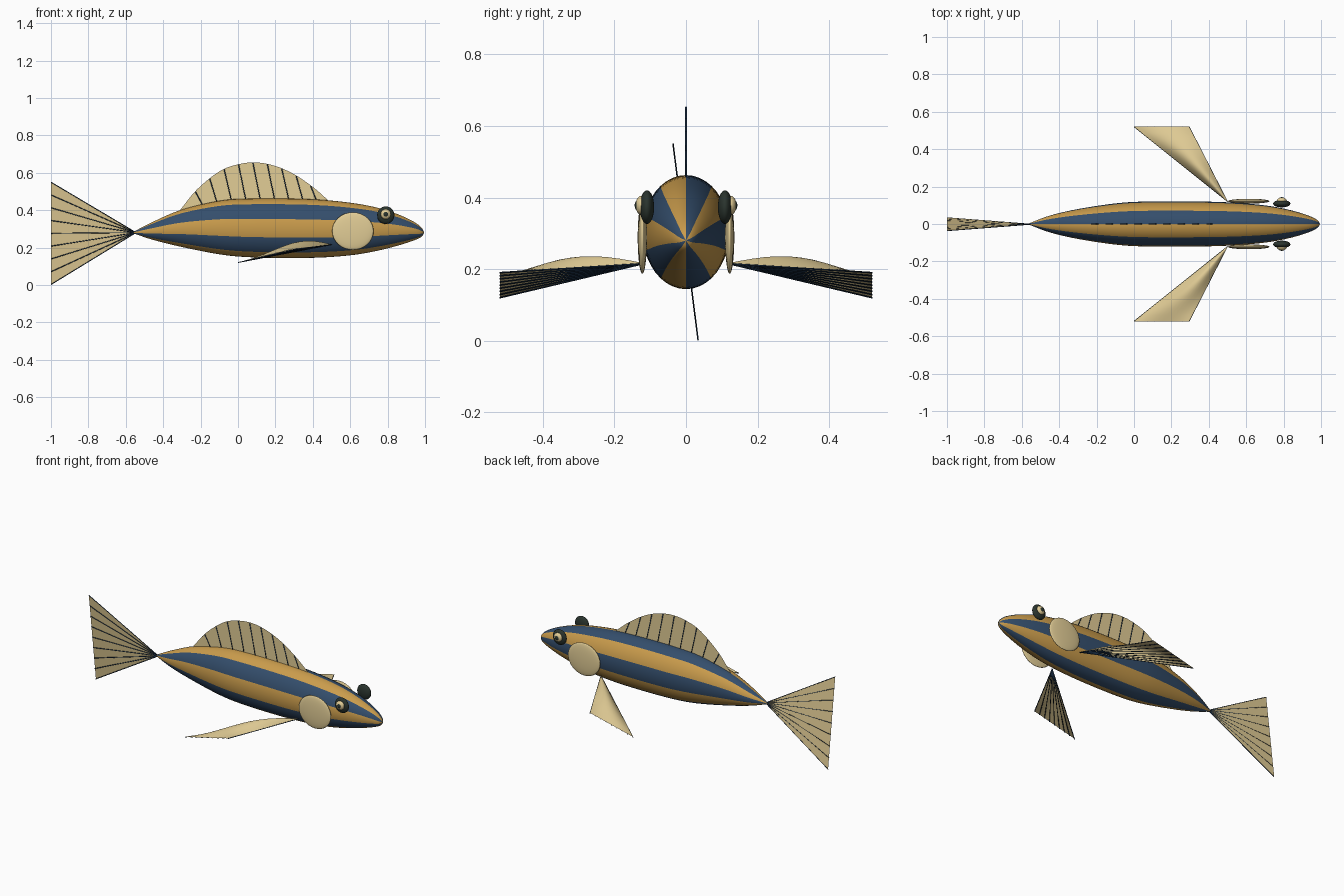
import bpy, bmesh, math
from mathutils import Vector, Matrix

if "Cube" in bpy.data.objects:
    bpy.data.objects.remove(bpy.data.objects["Cube"])


def material(name, r, g, b):
    m = bpy.data.materials.new(name)
    lin = [((c / 255 + 0.055) / 1.055) ** 2.4 for c in (r, g, b)]
    m.diffuse_color = (*lin, 1)
    m.use_nodes = True
    m.node_tree.nodes["Principled BSDF"].inputs["Base Color"].default_value = m.diffuse_color
    return m


GOLD = material("gold", 202, 156, 76)
BLUE = material("slate blue", 52, 78, 108)
TAN = material("fin tan", 226, 205, 150)
NAVY = material("ray navy", 24, 44, 66)
DARK = material("eye dark", 42, 52, 46)


def make(name, bm, mats, smooth=True):
    me = bpy.data.meshes.new(name)
    bmesh.ops.recalc_face_normals(bm, faces=bm.faces)
    for f in bm.faces:
        f.smooth = smooth
    bm.to_mesh(me)
    bm.free()
    for m in mats:
        me.materials.append(m)
    ob = bpy.data.objects.new(name, me)
    bpy.context.collection.objects.link(ob)
    return ob


def ellipsoid(name, centre, radii, mat):
    bm = bmesh.new()
    mtx = Matrix.Translation(centre) @ Matrix.Diagonal((*radii, 1)) @ Matrix.Rotation(math.pi / 2, 4, 'X')
    bmesh.ops.create_uvsphere(bm, u_segments=32, v_segments=16, radius=1, matrix=mtx)
    return make(name, bm, [mat])


def rays(name, pairs, radius):
    """Thin rods between pairs of points, joined in one mesh."""
    bm = bmesh.new()
    for a, b in pairs:
        a, b = Vector(a), Vector(b)
        d = b - a
        mtx = Matrix.Translation((a + b) / 2) @ d.to_track_quat('Z', 'Y').to_matrix().to_4x4()
        bmesh.ops.create_cone(bm, cap_ends=True, segments=6, radius1=radius, radius2=radius,
                              depth=d.length, matrix=mtx)
    return make(name, bm, [NAVY])


def spline(pts, steps):
    """Catmull-Rom curve through a list of tuples."""
    p = [Vector(q) for q in pts]
    p = [2 * p[0] - p[1]] + p + [2 * p[-1] - p[-2]]
    out = []
    for i in range(1, len(p) - 2):
        a, b, c, d = p[i - 1:i + 3]
        for s in range(steps):
            t = s / steps
            out.append(0.5 * (2 * b + (c - a) * t + (2 * a - 5 * b + 4 * c - d) * t ** 2
                              + (3 * b - a - 3 * c + d) * t ** 3))
    return out + [p[-2]]


# Body: lofted ellipses (x, centre z, half height, half width), ten lengthwise stripes
stations = [(-0.56, .28, .004, .004), (-0.45, .29, .05, .045), (-0.3, .303, .1, .08),
            (-0.1, .307, .143, .11), (.05, .305, .156, .12), (.25, .303, .159, .121),
            (.45, .301, .154, .118), (.62, .299, .138, .108), (.75, .298, .114, .092),
            (.86, .294, .082, .068), (.94, .288, .05, .042), (.98, .282, .025, .021),
            (.995, .28, .001, .001)]
SEG = 40
bm = bmesh.new()
rings = []
for x, zc, rz, ry in spline(stations, 4):
    rings.append([bm.verts.new((x, -ry * math.sin(2 * math.pi * j / SEG),
                                zc + rz * math.cos(2 * math.pi * j / SEG))) for j in range(SEG)])
for r0, r1 in zip(rings, rings[1:]):
    for j in range(SEG):
        k = (j + 1) % SEG
        f = bm.faces.new((r0[j], r0[k], r1[k], r1[j]))
        f.material_index = (j // 4) % 2
bm.faces.new(rings[0])
bm.faces.new(rings[-1])
make("body", bm, [GOLD, BLUE])

# Dorsal fin: flat arched membrane with leaning rays
arch = spline([(-.31, .40), (-.22, .51), (-.1, .607), (0, .645), (.1, .655), (.2, .636),
               (.3, .592), (.4, .524), (.48, .455)], 4)
bm = bmesh.new()
top = [bm.verts.new((x, 0, z)) for x, z in arch]
low = [bm.verts.new((x, 0, min(z, .39))) for x, z in arch]
for i in range(len(arch) - 1):
    bm.faces.new((low[i], low[i + 1], top[i + 1], top[i]))
make("dorsal_fin", bm, [TAN], False)


def arch_z(x):
    for a, b in zip(arch, arch[1:]):
        if a[0] <= x <= b[0]:
            return a[1] + (b[1] - a[1]) * (x - a[0]) / (b[0] - a[0])


pairs = []
for i in range(9):
    x = -.228 + i * .077
    pairs.append(((x + .048, 0, .41), (x, 0, arch_z(x) - .002)))
rays("dorsal_rays", pairs, .0026)

# Tail fin: flat, slightly twisted fan
bm = bmesh.new()
tip = lambda u: (-1, .035 - .07 * u, .002 + .548 * u)
bm.faces.new([bm.verts.new(p) for p in ((-.545, 0, .28), tip(0), tip(1))])
make("tail_fin", bm, [TAN], False)
pairs = []
for i in range(9):
    x, y, z = tip(i / 8)
    pairs.append(((-.545, -.0013, .28), (x, y - .0013, z)))
rays("tail_rays", pairs, .0022)

for s, side in ((-1, "near"), (1, "far")):
    # Pectoral fin: fan with straight edges, cushioned upward inside, rays underneath
    root = Vector((.5, s * .12, .217))
    ptip = lambda u: Vector((.295 * u, s * .52, .122 + .07 * u))
    bm = bmesh.new()
    N, M = 12, 12
    grid = []
    for i in range(1, N + 1):
        t = i / N
        grid.append([bm.verts.new(root.lerp(ptip(j / M), t) + Vector(
            (0, 0, .044 * math.sin(math.pi * t) * math.sin(math.pi * j / M)))) for j in range(M + 1)])
    r = bm.verts.new(root)
    for j in range(M):
        bm.faces.new((r, grid[0][j], grid[0][j + 1]))
        for a, b in zip(grid, grid[1:]):
            bm.faces.new((a[j], b[j], b[j + 1], a[j + 1]))
    make("pectoral_fin_" + side, bm, [TAN])
    down = Vector((0, 0, -.002))
    rays("pectoral_rays_" + side, [(root + down, ptip(i / 8) + down) for i in range(9)], .0022)

    # Gill cover and layered eye
    ellipsoid("gill_cover_" + side, (.614, s * .122, .288), (.111, .013, .101), TAN)
    ellipsoid("eye_socket_" + side, (.79, s * .109, .373), (.046, .02, .047), DARK)
    ellipsoid("eye_iris_" + side, (.79, s * .124, .378), (.027, .017, .027), TAN)
    ellipsoid("eye_pupil_" + side, (.79, s * .134, .378), (.015, .0095, .015), DARK)
